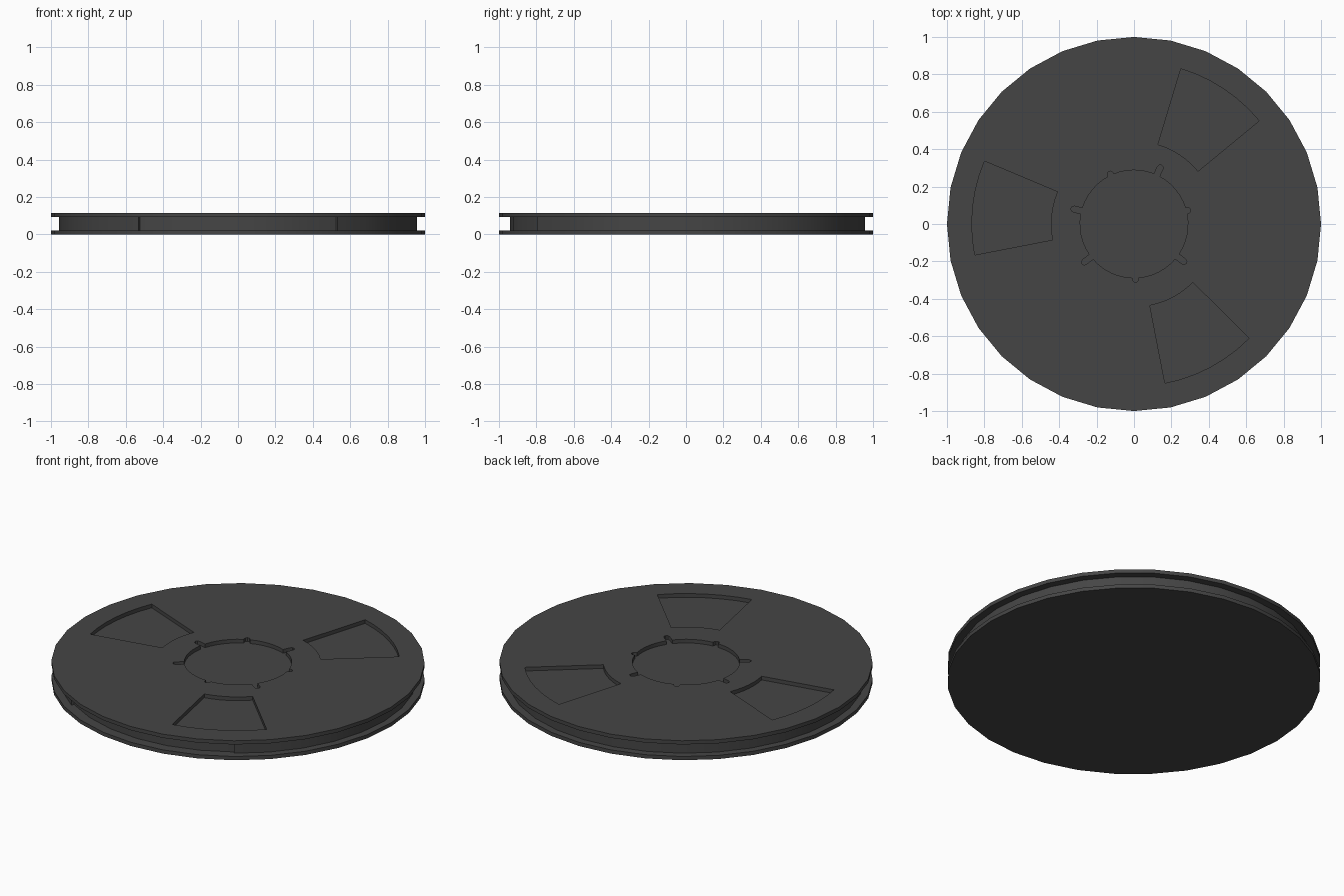
import bpy
from math import sin, cos, radians, asin

if "Cube" in bpy.data.objects:
    bpy.data.objects.remove(bpy.data.objects["Cube"])

dark = bpy.data.materials.new("dark_plastic")
dark.diffuse_color = (0.06, 0.06, 0.06, 1)
dark.use_nodes = True
dark.node_tree.nodes["Principled BSDF"].inputs["Base Color"].default_value = dark.diffuse_color


def polar(r, deg):
    return (r * cos(radians(deg)), r * sin(radians(deg)))


def arc(r, a0, a1, steps):
    return [polar(r, a0 + (a1 - a0) * i / steps) for i in range(steps + 1)]


def plate(name, loops, z0, z1):
    """Flat plate from an outer loop plus hole loops, extruded from z0 to z1."""
    curve = bpy.data.curves.new(name + "_outline", 'CURVE')
    curve.dimensions = '2D'
    curve.fill_mode = 'BOTH'
    curve.extrude = (z1 - z0) / 2
    for loop in loops:
        s = curve.splines.new('POLY')
        s.points.add(len(loop) - 1)
        for p, (x, y) in zip(s.points, loop):
            p.co = (x, y, 0, 1)
        s.use_cyclic_u = True
    obj = bpy.data.objects.new(name, curve)
    bpy.context.collection.objects.link(obj)
    obj.location.z = (z0 + z1) / 2
    bpy.ops.object.select_all(action='DESELECT')
    obj.select_set(True)
    bpy.context.view_layer.objects.active = obj
    bpy.ops.object.convert(target='MESH')
    obj = bpy.context.object
    obj.name = name
    obj.data.materials.clear()
    obj.data.materials.append(dark)
    # weld cap and wall seams so the normals agree
    bpy.ops.object.mode_set(mode='EDIT')
    bpy.ops.mesh.select_all(action='SELECT')
    bpy.ops.mesh.remove_doubles(threshold=0.0001)
    bpy.ops.mesh.normals_make_consistent(inside=False)
    bpy.ops.object.mode_set(mode='OBJECT')
    bpy.ops.object.shade_smooth_by_angle(angle=radians(30))
    return obj


def spindle_hole():
    """Central hole with seven radial slots, alternating long and short."""
    r, half = 0.288, 0.016
    slots = [(14, 0.312), (65, 0.347), (115.5, 0.312), (166, 0.347),
             (217.5, 0.35), (271.5, 0.312), (323, 0.35)]
    d = 57.2958 * asin(half / r)
    pts = []
    for i, (a, tip) in enumerate(slots):
        # slot sides and rounded tip
        ca, sa = cos(radians(a)), sin(radians(a))
        for t in range(-90, 91, 45):
            u = tip - half + half * cos(radians(t))
            v = half * sin(radians(t))
            pts.append((u * ca - v * sa, u * sa + v * ca))
        # hole rim to the next slot
        nxt = slots[(i + 1) % 7][0] + (360 if i == 6 else 0)
        pts += arc(r, a + d, nxt - d, 6)
    return pts


rim = arc(1.0, 0, 348.75, 31)

# wedge windows
windows = [arc(0.867, a0, a1, 6) + arc(0.444, a1, a0, 6)
           for a0, a1 in ((39.5, 73.2), (157.2, 191), (281, 315.2))]

plate("bottom_flange", [rim], 0.0, 0.022)
plate("top_flange", [rim, spindle_hole()] + windows, 0.093, 0.115)

# wound tape, with a slightly shallower sector at the front
plate("tape_pack", [arc(0.958, -56.25, 236.25, 26) + arc(0.942, 236.25, 303.75, 6)],
      0.022, 0.093)
